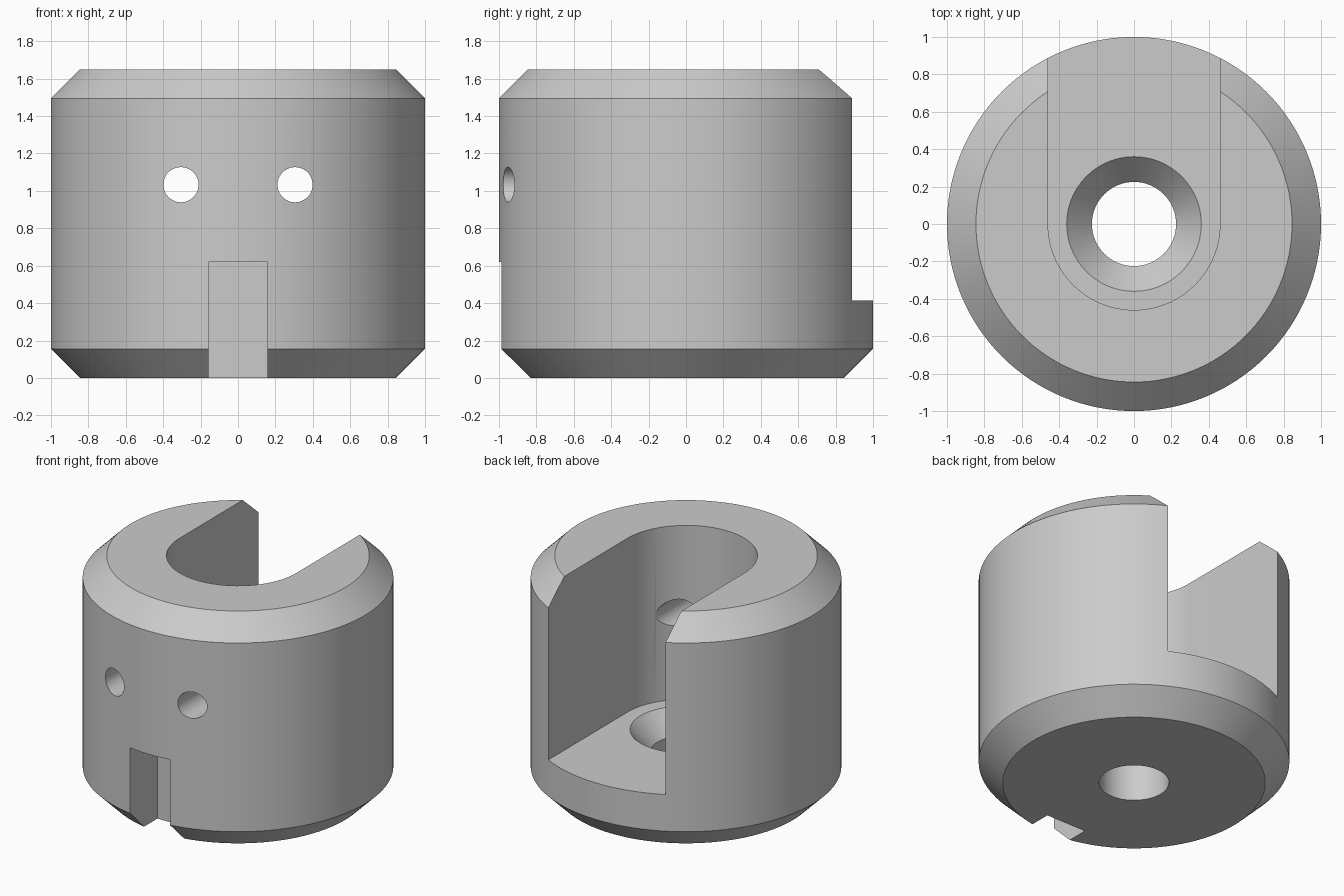
import bpy
import bmesh
from math import pi, sin, cos, radians
from mathutils import Matrix

cube = bpy.data.objects.get("Cube")
if cube:
    bpy.data.objects.remove(cube, do_unlink=True)

steel = bpy.data.materials.new("plain_grey")
steel.use_nodes = True
grey = (0.6, 0.6, 0.6, 1)
steel.diffuse_color = grey
steel.node_tree.nodes["Principled BSDF"].inputs["Base Color"].default_value = grey


def add_object(name, bm):
    bmesh.ops.recalc_face_normals(bm, faces=bm.faces)
    mesh = bpy.data.meshes.new(name)
    bm.to_mesh(mesh)
    bm.free()
    mesh.materials.append(steel)
    obj = bpy.data.objects.new(name, mesh)
    bpy.context.collection.objects.link(obj)
    return obj


def lathe(name, profile, sides):
    """Closed solid from rings of (radius, z), with flat end caps."""
    bm = bmesh.new()
    rings = [[bm.verts.new((r * cos(2 * pi * i / sides), r * sin(2 * pi * i / sides), z))
              for i in range(sides)] for r, z in profile]
    for low, high in zip(rings, rings[1:]):
        for i in range(sides):
            j = (i + 1) % sides
            bm.faces.new((low[i], low[j], high[j], high[i]))
    bm.faces.new(rings[0])
    bm.faces.new(rings[-1])
    return add_object(name, bm)


def prism(name, outline, bottom, top):
    """Vertical extrusion of an xy outline."""
    bm = bmesh.new()
    face = bm.faces.new([bm.verts.new((x, y, bottom)) for x, y in outline])
    new = bmesh.ops.extrude_face_region(bm, geom=[face])["geom"]
    verts = [v for v in new if isinstance(v, bmesh.types.BMVert)]
    bmesh.ops.translate(bm, verts=verts, vec=(0, 0, top - bottom))
    return add_object(name, bm)


# Chamfered round body
height, chamfer = 1.65, 0.155
body = lathe("collar_body", [(1 - chamfer, 0), (1, chamfer),
                             (1, height - chamfer), (1 - chamfer, height)], 128)

# Round-ended slot, open at the top and back
slot_r = 0.46
arc = [(slot_r * cos(a), slot_r * sin(a))
       for a in (pi + pi * i / 48 for i in range(49))]
slot = prism("slot_cutter", arc + [(slot_r, 1.3), (-slot_r, 1.3)], 0.415, 2)

# Countersunk bore through the floor
bore = lathe("bore_cutter", [(0.225, -0.2), (0.225, 0.265), (0.36, 0.415), (0.36, 0.6)], 64)

# Keyway at the lower front
key = prism("keyway_cutter", [(-0.157, -1.3), (0.157, -1.3), (0.157, -0.68), (-0.157, -0.68)],
            -0.2, 0.62)

cutters = [slot, bore, key]

# Pair of cross holes from the front into the slot
for side, x in (("right", -0.305), ("left", 0.305)):
    pin = lathe(side + "_pin_hole_cutter", [(0.094, 0), (0.094, 1.2)], 48)
    pin.data.transform(Matrix.Translation((x, -0.05, 1.033)) @ Matrix.Rotation(radians(90), 4, "X"))
    cutters.append(pin)

# Cut everything and bake the result
for cutter in cutters:
    mod = body.modifiers.new(cutter.name, "BOOLEAN")
    mod.operation = "DIFFERENCE"
    mod.solver = "EXACT"
    mod.object = cutter
bpy.context.view_layer.update()
result = bpy.data.meshes.new_from_object(body.evaluated_get(bpy.context.evaluated_depsgraph_get()))
body.modifiers.clear()
body.data = result
for cutter in cutters:
    bpy.data.objects.remove(cutter, do_unlink=True)

bpy.ops.object.select_all(action="DESELECT")
body.select_set(True)
bpy.context.view_layer.objects.active = body
bpy.ops.object.shade_smooth_by_angle(angle=radians(30))
